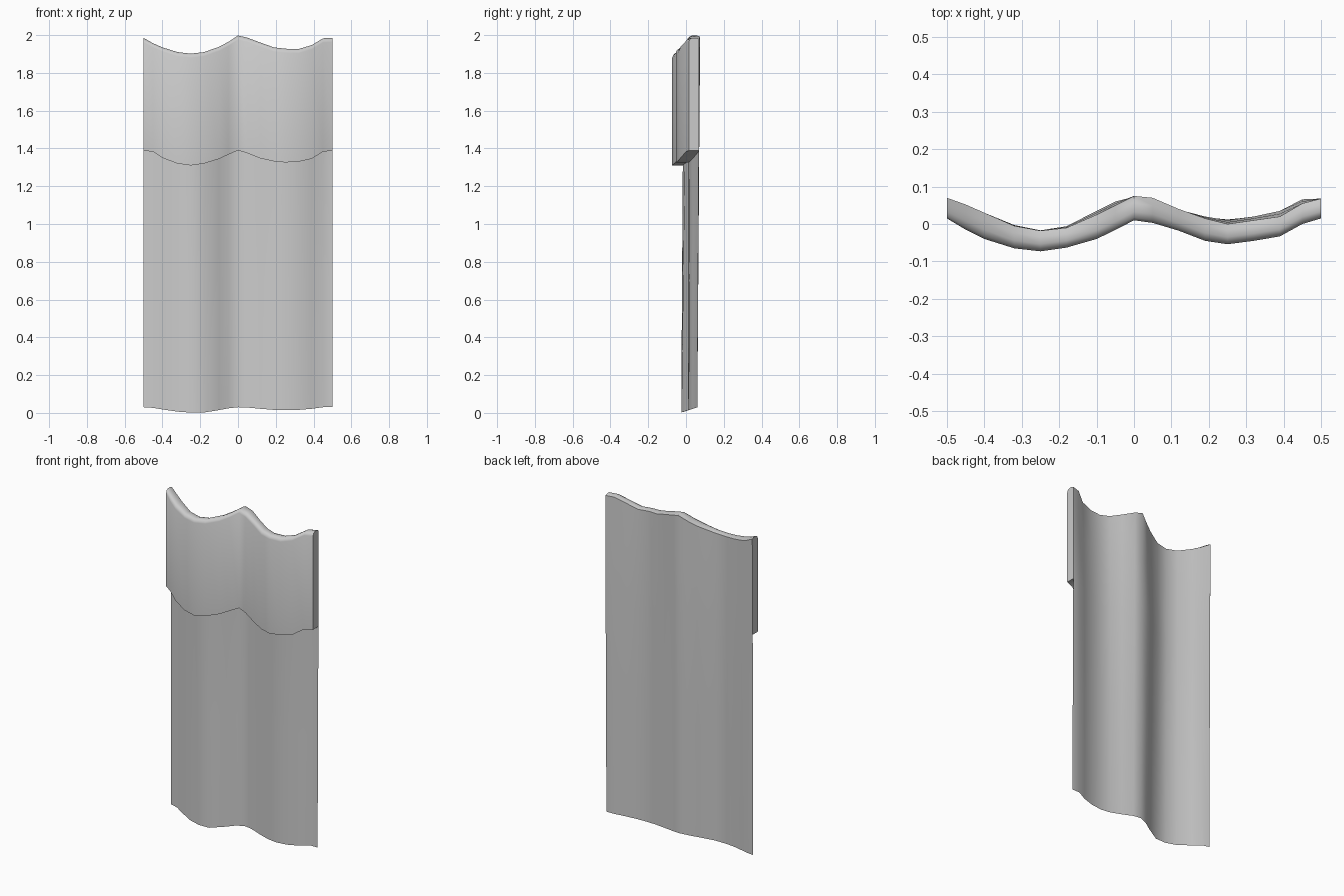
import bpy, bmesh, math

if "Cube" in bpy.data.objects:
    bpy.data.objects.remove(bpy.data.objects["Cube"])

# Stations across the width and the wave read at each of them
X = [-.5, -.45, -.4, -.32, -.25, -.18, -.1, -.05, 0, .05, .12, .19, .25, .32, .39, .45, .5]
FRONT_Y = [.015, -.015, -.04, -.065, -.073, -.063, -.04, -.016, .01, .003, -.018, -.045, -.054, -.045, -.033, 0, .015]
BACK_Y = [.07, .052, .03, -.005, -.018, -.01, .025, .05, .075, .07, .04, .015, 0, .01, .02, .055, .068]
MID_Y = [.065, .05, .03, -.003, -.017, -.006, .035, .06, .07, .065, .038, .02, .01, .02, .035, .066, .068]
LOW_Y = [.06, .05, .025, -.01, -.025, -.024, .015, .043, .06, .055, .035, .018, .012, .018, .035, .06, .06]
TOP_Z = [1.985, 1.957, 1.935, 1.91, 1.902, 1.91, 1.938, 1.965, 1.998, 1.986, 1.96, 1.935, 1.928, 1.926, 1.947, 1.983, 1.986]
HEM_Z = [1.388, 1.383, 1.35, 1.32, 1.31, 1.32, 1.345, 1.368, 1.39, 1.375, 1.347, 1.332, 1.326, 1.33, 1.345, 1.383, 1.388]


def loft(name, sections, capped=False):
    """Skin a row of equal-length sections, optionally closing both ends."""
    bm = bmesh.new()
    rows = [[bm.verts.new(p) for p in s] for s in sections]
    for a, b in zip(rows, rows[1:]):
        for j in range(len(a) - 1):
            bm.faces.new((a[j], b[j], b[j + 1], a[j + 1]))
    if capped:
        bm.faces.new(rows[0])
        bm.faces.new(rows[-1][::-1])
    bmesh.ops.recalc_face_normals(bm, faces=bm.faces)
    me = bpy.data.meshes.new(name)
    bm.to_mesh(me)
    bm.free()
    ob = bpy.data.objects.new(name, me)
    bpy.context.collection.objects.link(ob)
    bpy.ops.object.select_all(action='DESELECT')
    ob.select_set(True)
    bpy.context.view_layer.objects.active = ob
    bpy.ops.object.shade_smooth_by_angle(angle=math.radians(50))
    return ob


curtain, valance = [], []
for x, f, b, m, l, t, h in zip(X, FRONT_Y, BACK_Y, MID_Y, LOW_Y, TOP_Z, HEM_Z):
    # Hanging sheet: hem, middle, valance level, top
    curtain.append([(x, l, .01 + l / 3), (x, (l + m) / 2, .7), (x, m, h),
                    (x, (m + b) / 2, 1.7), (x, b, t - .006)])
    # Valance: rounded top edge, front drop, closed underside
    d = b - f
    valance.append([(x, b, t - .006), (x, b - d * .3, t), (x, b - d * .65, t),
                    (x, b - d * .9, t - .008), (x, f, t - .022),
                    (x, f, h), (x, m, h)])

# Back sheet reaching the floor
loft("curtain_sheet", curtain)
# Thick pelmet over the upper front
loft("valance", valance, capped=True)
